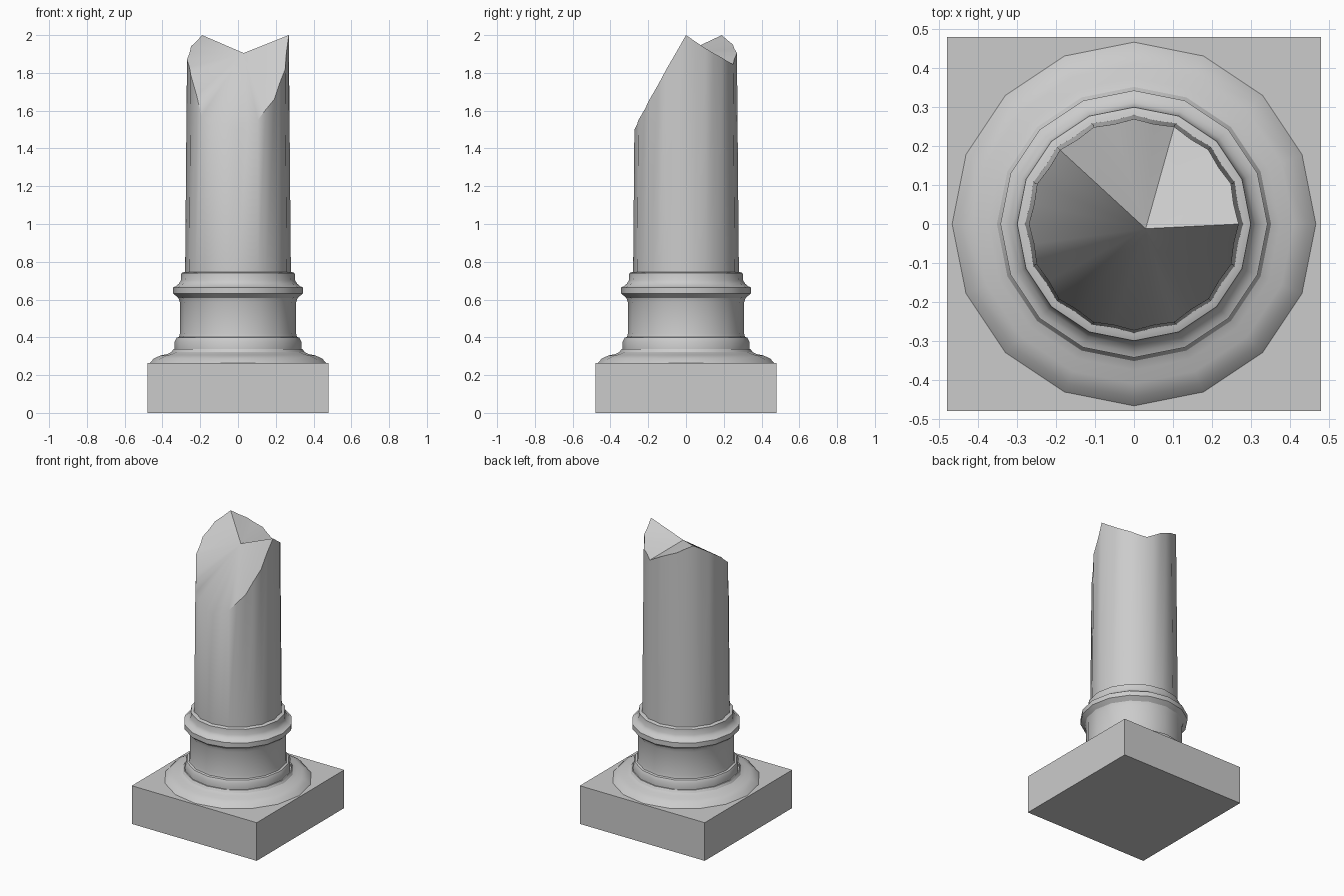
import bpy, bmesh, math

if "Cube" in bpy.data.objects:
    bpy.data.objects.remove(bpy.data.objects["Cube"])

SIDES = 16


def finish(name, bm, angle):
    """Turn a bmesh into a named object, smooth except at sharp edges."""
    bmesh.ops.recalc_face_normals(bm, faces=bm.faces)
    mesh = bpy.data.meshes.new(name)
    bm.to_mesh(mesh)
    bm.free()
    ob = bpy.data.objects.new(name, mesh)
    bpy.context.collection.objects.link(ob)
    bpy.ops.object.select_all(action='DESELECT')
    ob.select_set(True)
    bpy.context.view_layer.objects.active = ob
    bpy.ops.object.shade_smooth_by_angle(angle=math.radians(angle))
    return ob


def bridge(bm, low, high):
    n = len(low)
    for i in range(n):
        j = (i + 1) % n
        bm.faces.new((low[i], low[j], high[j], high[i]))


def lathe(name, profile, angle=32):
    bm = bmesh.new()
    rings = []
    for r, z in profile:
        rings.append([bm.verts.new((r * math.cos(math.tau * i / SIDES),
                                    r * math.sin(math.tau * i / SIDES), z))
                      for i in range(SIDES)])
    for low, high in zip(rings, rings[1:]):
        bridge(bm, low, high)
    bm.faces.new(rings[0])
    bm.faces.new(rings[-1])
    return finish(name, bm, angle)


# Square plinth
bm = bmesh.new()
bmesh.ops.create_cube(bm, size=1)
for v in bm.verts:
    v.co = (v.co.x * 0.96, v.co.y * 0.96, (v.co.z + 0.5) * 0.265)
finish("plinth", bm, 30)

# Turned base: flared foot, drum and collar
lathe("turned_base", [
    (0.47, 0.262), (0.445, 0.288), (0.41, 0.304), (0.375, 0.311),
    (0.352, 0.322), (0.342, 0.338), (0.335, 0.338), (0.335, 0.378),
    (0.325, 0.398), (0.312, 0.402), (0.308, 0.42), (0.308, 0.585),
    (0.315, 0.608), (0.343, 0.632), (0.343, 0.665), (0.330, 0.670),
    (0.312, 0.685), (0.303, 0.702), (0.300, 0.740), (0.285, 0.746)])

# Broken fluted shaft: rim height at each corner, counter-clockwise from +x
rim = [2.0, 1.93, 1.88, 1.845, 1.905, 1.95, 2.0, 1.94,
       1.87, 1.79, 1.57, 1.535, 1.5, 1.55, 1.66, 1.82]
bm = bmesh.new()
low, high = [], []
for i in range(SIDES * 2):
    a = math.pi * i / SIDES
    k = i // 2
    if i % 2:  # shallow flute between two corners
        z = (rim[k] + rim[(k + 1) % SIDES]) / 2
        f = math.cos(math.pi / SIDES) * 0.988
    else:
        z, f = rim[k], 1.0
    for ring, r, h in ((low, 0.28, 0.74), (high, 0.28 - 0.011 * (z - 0.74) / 1.26, z)):
        ring.append(bm.verts.new((r * f * math.cos(a), r * f * math.sin(a), h)))
bridge(bm, low, high)
bm.faces.new(low)
# Fractured top, fanned around a central point
centre = bm.verts.new((0.03, -0.012, 1.905))
for i in range(len(high)):
    bm.faces.new((high[i], high[(i + 1) % len(high)], centre))
finish("broken_shaft", bm, 40)
